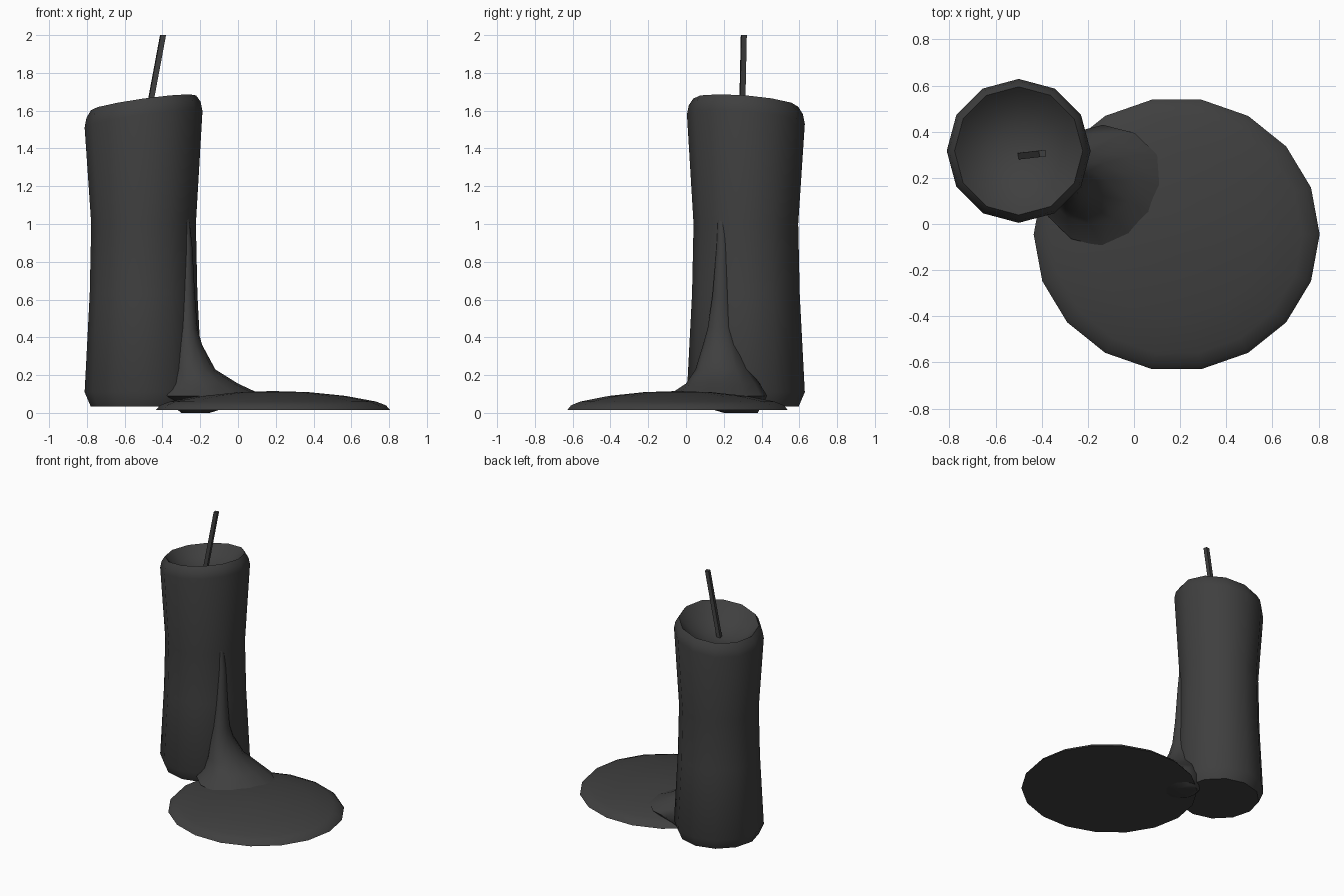
import bpy, bmesh
from math import sin, cos, pi, radians

if "Cube" in bpy.data.objects:
    bpy.data.objects.remove(bpy.data.objects["Cube"])

wax = bpy.data.materials.new("dark_wax")
wax.diffuse_color = (0.05, 0.05, 0.05, 1)
wax.use_nodes = True
wax.node_tree.nodes["Principled BSDF"].inputs["Base Color"].default_value = wax.diffuse_color


def loft(name, rings, sides, phase=0.0, tilt=None, angle=35):
    """Skin elliptical rings (cx, cy, rx, ry, z); both ends are capped."""
    bm = bmesh.new()
    loops = []
    for cx, cy, rx, ry, z in rings:
        loop = []
        for i in range(sides):
            a = phase + 2 * pi * i / sides
            dx, dy = rx * cos(a), ry * sin(a)
            dz = tilt(dx, dy, z) if tilt else 0
            loop.append(bm.verts.new((cx + dx, cy + dy, z + dz)))
        loops.append(loop)
    for lo, hi in zip(loops, loops[1:]):
        for i in range(sides):
            j = (i + 1) % sides
            bm.faces.new((lo[i], lo[j], hi[j], hi[i]))
    bm.faces.new(loops[0][::-1])
    bm.faces.new(loops[-1])
    bmesh.ops.recalc_face_normals(bm, faces=bm.faces)
    me = bpy.data.meshes.new(name)
    bm.to_mesh(me)
    bm.free()
    me.materials.append(wax)
    ob = bpy.data.objects.new(name, me)
    bpy.context.collection.objects.link(ob)
    bpy.ops.object.select_all(action='DESELECT')
    ob.select_set(True)
    bpy.context.view_layer.objects.active = ob
    bpy.ops.object.shade_smooth_by_angle(angle=radians(angle))
    return ob


# candle body: waisted column with a slanted, hollowed top
profile = [(.28, .035), (.312, .11), (.285, .63), (.277, 1.0), (.312, 1.555),
           (.302, 1.605), (.278, 1.642), (.262, 1.625), (.2, 1.565),
           (.1, 1.52), (.02, 1.51)]
loft("candle_body", [(-.5, .317, r, r, z) for r, z in profile], 12, pi / 2,
     lambda dx, dy, z: .14 * dx - .08 * dy if z > 1.3 else 0, 45)

# wick: leaning square rod
loft("wick", [(-.492, .295, .02, .02, 1.49), (-.397, .306, .02, .02, 2.0)],
     4, pi / 4 + radians(8))

# puddle: low dome of spilled wax
dome = [(1, .015), (.965, .04), (.88, .06), (.62, .09), (.3, .11), (.03, .115)]
loft("wax_puddle", [(.185, -.045, .62 * f, .593 * f, z) for f, z in dome],
     18, 0, None, 60)

# drip: flared stream down the candle side, given as x and y extents per height
spans = [(-.3, -.15, .2, .38, 0), (-.41, .14, -.1, .43, .09),
         (-.385, 0, 0, .39, .155), (-.36, -.12, .05, .335, .23),
         (-.335, -.19, .09, .275, .36), (-.32, -.215, .115, .25, .45),
         (-.31, -.228, .14, .235, .62), (-.295, -.242, .162, .22, .88),
         (-.282, -.26, .17, .207, 1.045)]
loft("wax_drip", [((a + b) / 2, (c + d) / 2, (b - a) / 2, (d - c) / 2, z)
                  for a, b, c, d, z in spans], 12, 0, None, 60)
